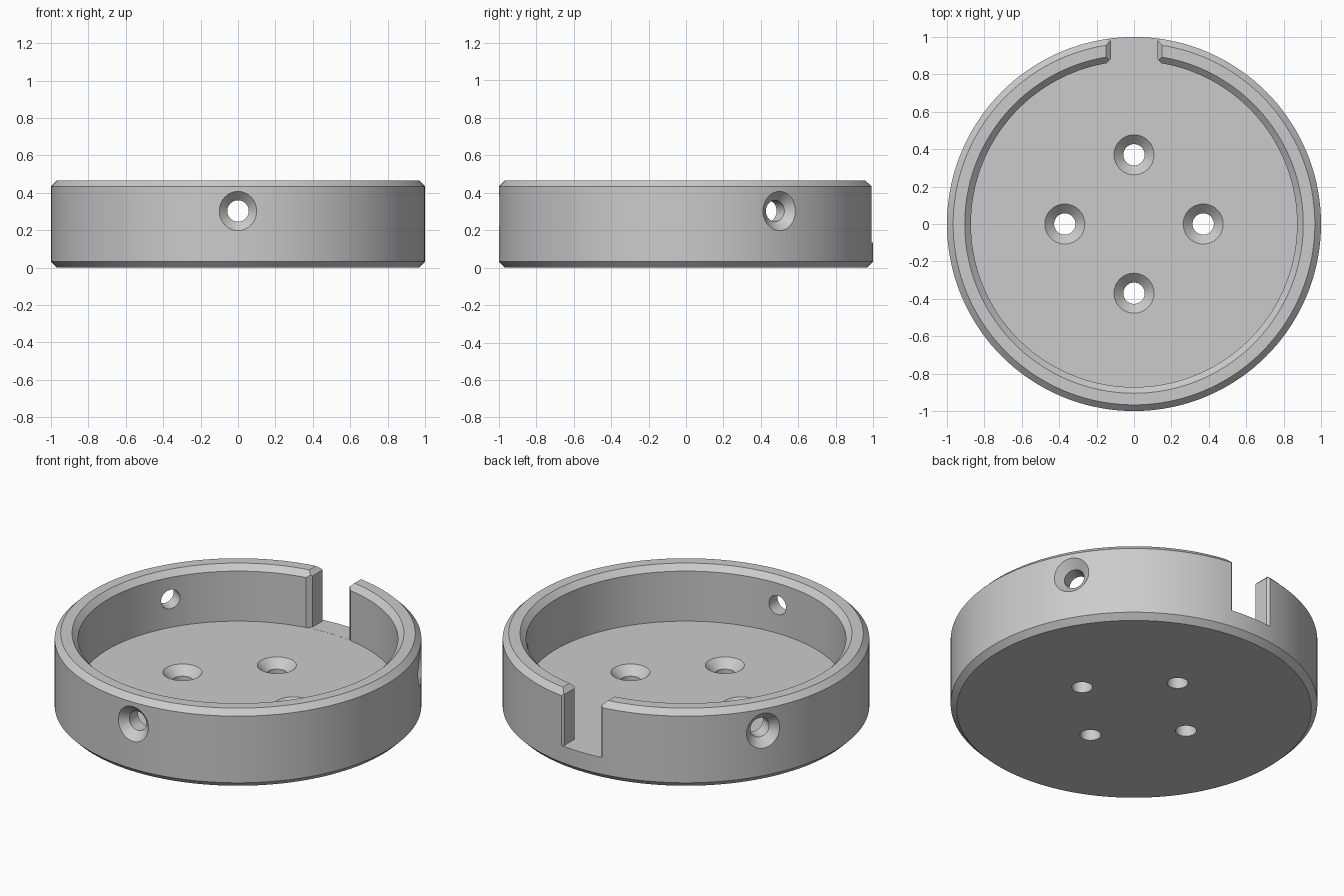
import bpy, bmesh, math
from mathutils import Matrix, Vector

cube = bpy.data.objects.get("Cube")
if cube:
    bpy.data.objects.remove(cube, do_unlink=True)

HEIGHT, FLOOR, CHAMFER = 0.467, 0.133, 0.033
INNER = 0.872          # cavity radius
GAP = 0.123            # half width of the cable slot

grey = bpy.data.materials.new("light_grey")
grey.use_nodes = True
colour = (0.6, 0.6, 0.6, 1)
grey.diffuse_color = colour
grey.node_tree.nodes["Principled BSDF"].inputs["Base Color"].default_value = colour


def add_object(name, bm):
    bmesh.ops.recalc_face_normals(bm, faces=bm.faces)
    mesh = bpy.data.meshes.new(name)
    bm.to_mesh(mesh)
    bm.free()
    mesh.materials.append(grey)
    obj = bpy.data.objects.new(name, mesh)
    bpy.context.collection.objects.link(obj)
    return obj


def revolve(name, profile, steps):
    """Spin an (r, z) profile, starting and ending on the axis, into a solid."""
    bm = bmesh.new()
    verts = [bm.verts.new((r, 0, z)) for r, z in profile]
    edges = [bm.edges.new(pair) for pair in zip(verts, verts[1:])]
    bmesh.ops.spin(bm, geom=verts + edges, cent=(0, 0, 0), axis=(0, 0, 1),
                   angle=math.tau, steps=steps, use_merge=True)
    bmesh.ops.remove_doubles(bm, verts=bm.verts, dist=1e-5)
    return add_object(name, bm)


def prism(name, half, to_3d, direction):
    """Extrude a profile that is mirrored across x = 0."""
    outline = half + [(-x, t) for x, t in reversed(half)]
    bm = bmesh.new()
    face = bm.faces.new([bm.verts.new(to_3d(x, t)) for x, t in outline])
    new = bmesh.ops.extrude_face_region(bm, geom=[face])["geom"]
    bmesh.ops.translate(bm, vec=direction,
                        verts=[v for v in new if isinstance(v, bmesh.types.BMVert)])
    return add_object(name, bm)


def drill(name, location, axis):
    """Countersunk hole whose cone starts at location and opens along axis."""
    shank, flare = 0.057, 0.08
    tool = revolve(name, [(0, -0.2), (shank, -0.2), (shank, 0),
                          (shank + flare, flare), (0, flare)], 48)
    turn = Vector((0, 0, 1)).rotation_difference(axis).to_matrix().to_4x4()
    tool.data.transform(Matrix.Translation(location) @ turn)
    return tool


# Dish body with chamfered outer edges and inner rim
body = revolve("round_dish", [
    (0, 0), (1 - CHAMFER, 0), (1, CHAMFER), (1, HEIGHT - CHAMFER),
    (1 - CHAMFER, HEIGHT), (INNER + CHAMFER, HEIGHT),
    (INNER, HEIGHT - CHAMFER), (INNER, FLOOR), (0, FLOOR)], 144)

# Slot through the back wall, with bevelled upright and top edges
cutters = [
    prism("slot_cutter",
          [(GAP + 0.04, 0.82), (GAP + 0.04, 0.844), (GAP, 0.884),
           (GAP, 0.978), (GAP + 0.04, 1.018), (GAP + 0.04, 1.1)],
          lambda x, y: (x, y, FLOOR + 0.0005), (0, 0, 0.5)),
    prism("slot_top_cutter", [(GAP - 0.02, 0.42), (GAP + 0.06, 0.5)],
          lambda x, z: (x, 0.78, z), (0, 0.4, 0)),
]

# Four screw holes in the floor
for i in range(4):
    a = i * math.pi / 2
    cutters.append(drill("floor_hole_cutter",
                         Vector((0.37 * math.cos(a), 0.37 * math.sin(a), 0.083)),
                         Vector((0, 0, 1))))

# Three screw holes in the wall
for degrees in (-90, 30, 150):
    a = math.radians(degrees)
    out = Vector((math.cos(a), math.sin(a), 0))
    cutters.append(drill("wall_hole_cutter", out * 0.952 + Vector((0, 0, 0.303)), out))

# Cut everything, then drop the cutters
bpy.ops.object.select_all(action="DESELECT")
bpy.context.view_layer.objects.active = body
body.select_set(True)
for tool in cutters:
    tool.hide_render = True
    cut = body.modifiers.new("cut", "BOOLEAN")
    cut.operation, cut.solver, cut.object = "DIFFERENCE", "EXACT", tool
    bpy.ops.object.modifier_apply(modifier=cut.name)
    bpy.data.objects.remove(tool, do_unlink=True)

bpy.ops.object.shade_smooth_by_angle(angle=math.radians(25))
